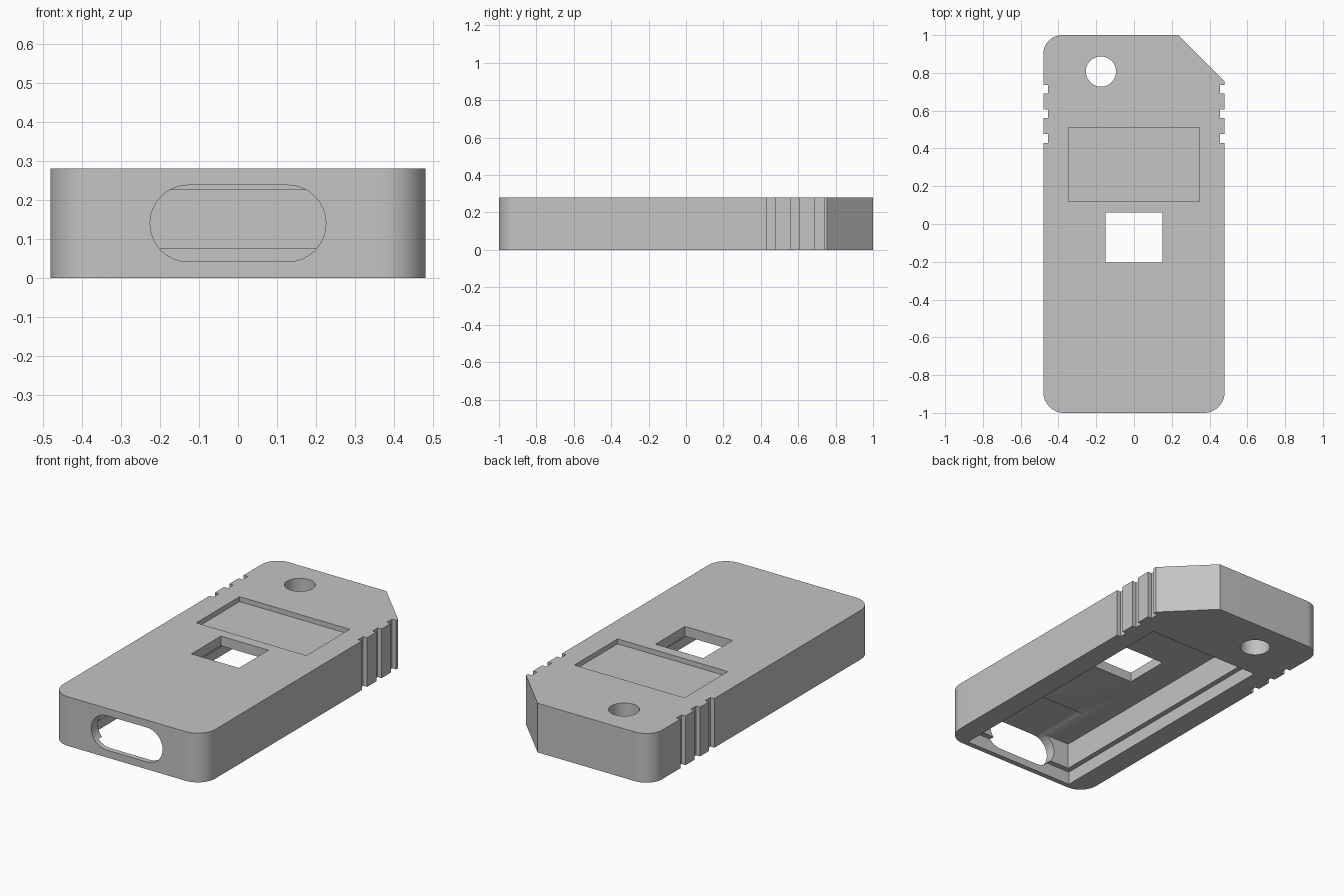
import bpy, bmesh, math
from mathutils import Matrix

cube = bpy.data.objects.get("Cube")
if cube:
    bpy.data.objects.remove(cube, do_unlink=True)

H = 0.28       # case height
W = 0.48       # half width
NOTCHES = (0.43, 0.56, 0.69)

mat = bpy.data.materials.new("plain grey")
mat.use_nodes = True
GREY = (0.55, 0.55, 0.55, 1)
mat.diffuse_color = GREY
mat.node_tree.nodes["Principled BSDF"].inputs["Base Color"].default_value = GREY


def prism(name, outline, z0, z1, matrix=None):
    """Extrude a flat outline from z0 to z1."""
    bm = bmesh.new()
    face = bm.faces.new([bm.verts.new((x, y, z0)) for x, y in outline])
    ext = bmesh.ops.extrude_face_region(bm, geom=[face])["geom"]
    bmesh.ops.translate(bm, vec=(0, 0, z1 - z0),
                        verts=[v for v in ext if isinstance(v, bmesh.types.BMVert)])
    if matrix:
        bm.transform(matrix)
    bmesh.ops.recalc_face_normals(bm, faces=bm.faces)
    mesh = bpy.data.meshes.new(name)
    bm.to_mesh(mesh)
    bm.free()
    mesh.materials.append(mat)
    ob = bpy.data.objects.new(name, mesh)
    bpy.context.collection.objects.link(ob)
    return ob


def arc(cx, cy, r, a0, a1, n=16):
    angles = [math.radians(a0 + (a1 - a0) * i / n) for i in range(n + 1)]
    return [(cx + r * math.cos(a), cy + r * math.sin(a)) for a in angles]


def rect(x, y0, y1):
    return [(-x, y0), (x, y0), (x, y1), (-x, y1)]


# Case outline: rounded corners, grip notches on both sides, one cut corner
grip = [p for y in NOTCHES for p in
        ((W, y), (W - 0.025, y), (W - 0.025, y + 0.047), (W, y + 0.047))]
outline = arc(W - 0.11, -0.89, 0.11, -90, 0) + grip
outline += [(W, 0.755), (0.235, 1)]
outline += arc(-W + 0.1, 0.9, 0.1, 90, 180)
outline += [(-x, y) for x, y in reversed(grip)]
outline += arc(-W + 0.11, -0.89, 0.11, 180, 270)
case = prism("case", outline, 0, H)

# Cutters: cover rebate, inner cavity, window, label recess, cord hole
cutters = [
    prism("cover_rebate_cutter", rect(0.355, -0.97, 0.585), -0.1, 0.075),
    prism("cavity_cutter", rect(0.325, -0.94, 0.555), -0.12, 0.225),
    prism("window_cutter", rect(0.15, -0.205, 0.06), 0.1, 0.4),
    prism("label_recess_cutter", rect(0.347, 0.12, 0.51), 0.252, 0.4),
    prism("cord_hole_cutter", arc(-0.175, 0.807, 0.08, 0, 360, 48)[:-1], -0.1, 0.4),
]
# Front slot, running on into the cavity ceiling
slot = arc(0.127, 0.14, 0.098, -90, 90) + arc(-0.127, 0.14, 0.098, 90, 270)
cutters.append(prism("slot_cutter", slot, 0.64, 1.1, Matrix.Rotation(math.pi / 2, 4, "X")))

for cutter in cutters:
    mod = case.modifiers.new(cutter.name, "BOOLEAN")
    mod.operation = "DIFFERENCE"
    mod.solver = "EXACT"
    mod.object = cutter

# Bake the cuts and drop the cutters
result = bpy.data.meshes.new_from_object(
    case.evaluated_get(bpy.context.evaluated_depsgraph_get()))
case.modifiers.clear()
case.data = result
for cutter in cutters:
    bpy.data.objects.remove(cutter, do_unlink=True)

bpy.ops.object.select_all(action="DESELECT")
case.select_set(True)
bpy.context.view_layer.objects.active = case
bpy.ops.object.shade_smooth_by_angle(angle=math.radians(30))
